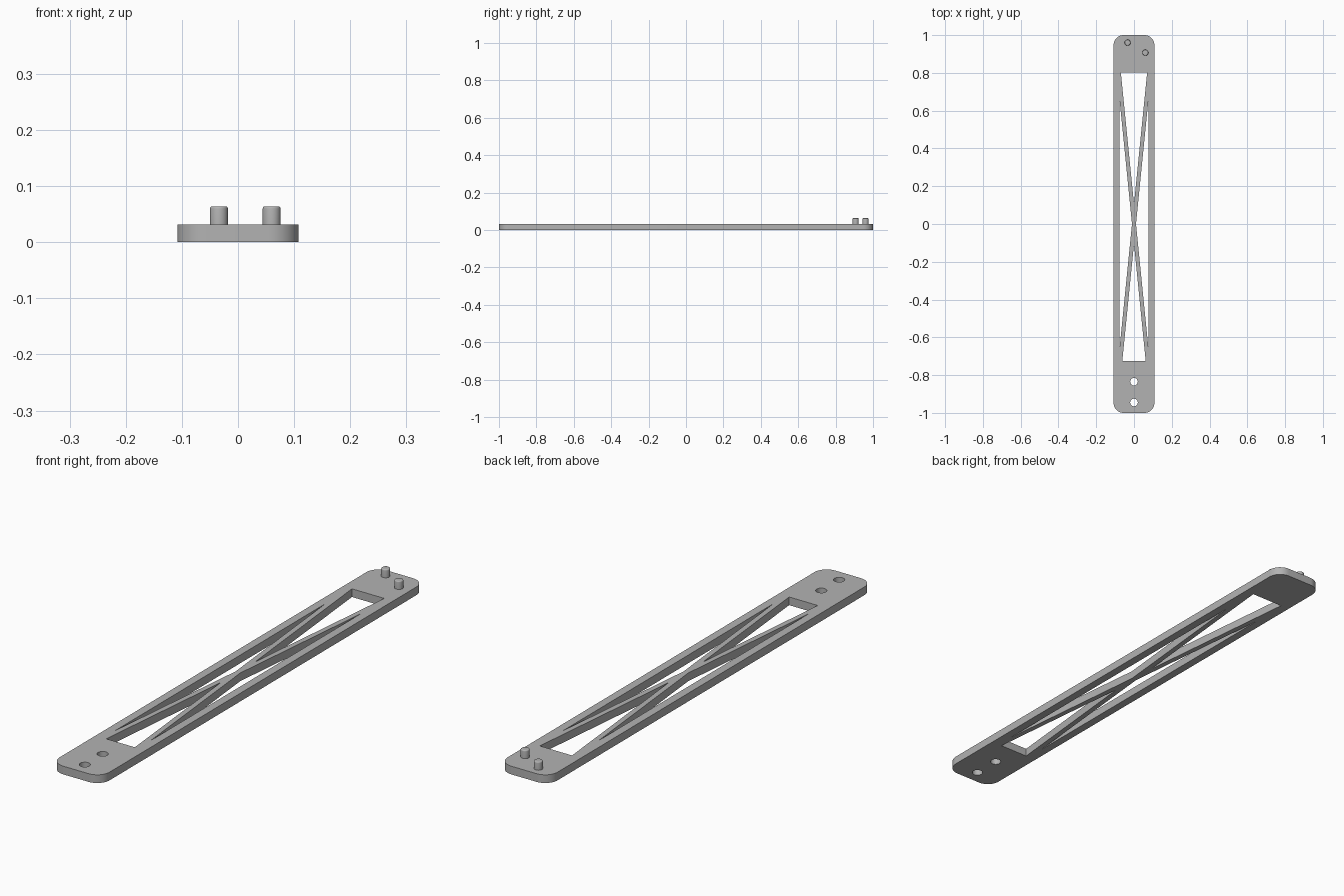
import bpy, bmesh
from math import sin, cos, pi, radians

cube = bpy.data.objects.get("Cube")
if cube:
    bpy.data.objects.remove(cube, do_unlink=True)

HALF_W, THICK, CORNER = 0.108, 0.032, 0.053
SLOPE, STRUT = 0.1, 0.0105      # cross brace direction and half width along x
RAIL = 0.0755                   # inner edge of the side rails

grey = bpy.data.materials.new("plain grey")
grey.use_nodes = True
colour = (0.45, 0.45, 0.45, 1)
grey.diffuse_color = colour
grey.node_tree.nodes["Principled BSDF"].inputs["Base Color"].default_value = colour


def arc(cx, cy, r, start, end, steps):
    angles = [start + (end - start) * i / steps for i in range(steps + 1)]
    return [(cx + r * cos(a), cy + r * sin(a)) for a in angles]


def circle(cx, cy, r, sides=32):
    return arc(cx, cy, r, 0, 2 * pi, sides)[:-1]


def finish(bm, name):
    bmesh.ops.recalc_face_normals(bm, faces=bm.faces)
    mesh = bpy.data.meshes.new(name)
    bm.to_mesh(mesh)
    bm.free()
    mesh.materials.append(grey)
    obj = bpy.data.objects.new(name, mesh)
    bpy.context.collection.objects.link(obj)
    bpy.ops.object.select_all(action="DESELECT")
    obj.select_set(True)
    bpy.context.view_layer.objects.active = obj
    bpy.ops.object.shade_smooth_by_angle(angle=radians(25))
    return obj


def end_window(y):
    # triangle between the braces, pointing at the crossing
    x = SLOPE * abs(y) - STRUT
    tip = STRUT / SLOPE * (1 if y > 0 else -1)
    return [(-x, y), (x, y), (0, tip)]


def side_window(side):
    # triangle between a rail and the braces
    y = (RAIL - STRUT) / SLOPE
    return [(side * RAIL, y), (side * RAIL, -y), (side * STRUT, 0)]


# Outline with rounded corners
outline = []
for i, (sx, sy) in enumerate([(1, 1), (-1, 1), (-1, -1), (1, -1)]):
    outline += arc(sx * (HALF_W - CORNER), sy * (1 - CORNER), CORNER,
                   i * pi / 2, (i + 1) * pi / 2, 12)

# Flat bar with truss windows and two through holes
loops = [outline, end_window(0.803), end_window(-0.725), side_window(1), side_window(-1),
         circle(0, -0.835, 0.02), circle(0, -0.945, 0.02)]
bm = bmesh.new()
for loop in loops:
    verts = [bm.verts.new((x, y, 0)) for x, y in loop]
    for a, b in zip(verts, verts[1:] + verts[:1]):
        bm.edges.new((a, b))
bmesh.ops.triangle_fill(bm, use_beauty=True, edges=bm.edges[:], normal=(0, 0, 1))
top = bmesh.ops.extrude_face_region(bm, geom=bm.faces[:], use_keep_orig=True)
moved = [g for g in top["geom"] if isinstance(g, bmesh.types.BMVert)]
bmesh.ops.translate(bm, verts=moved, vec=(0, 0, THICK))
finish(bm, "truss_bar")


# Locating pegs with softened tops
def peg(name, x, y, r=0.016, height=0.064, soft=0.004):
    profile = [(r, THICK - 0.002)] + arc(r - soft, height - soft, soft, 0, pi / 2, 4)
    bm = bmesh.new()
    rings = [[bm.verts.new((px, py, z)) for px, py in circle(x, y, rad)] for rad, z in profile]
    for low, high in zip(rings, rings[1:]):
        for i in range(len(low)):
            bm.faces.new((low[i - 1], low[i], high[i], high[i - 1]))
    bm.faces.new(rings[0])
    bm.faces.new(rings[-1])
    finish(bm, name)


peg("left_peg", 0.06, 0.907)
peg("right_peg", -0.034, 0.96)
